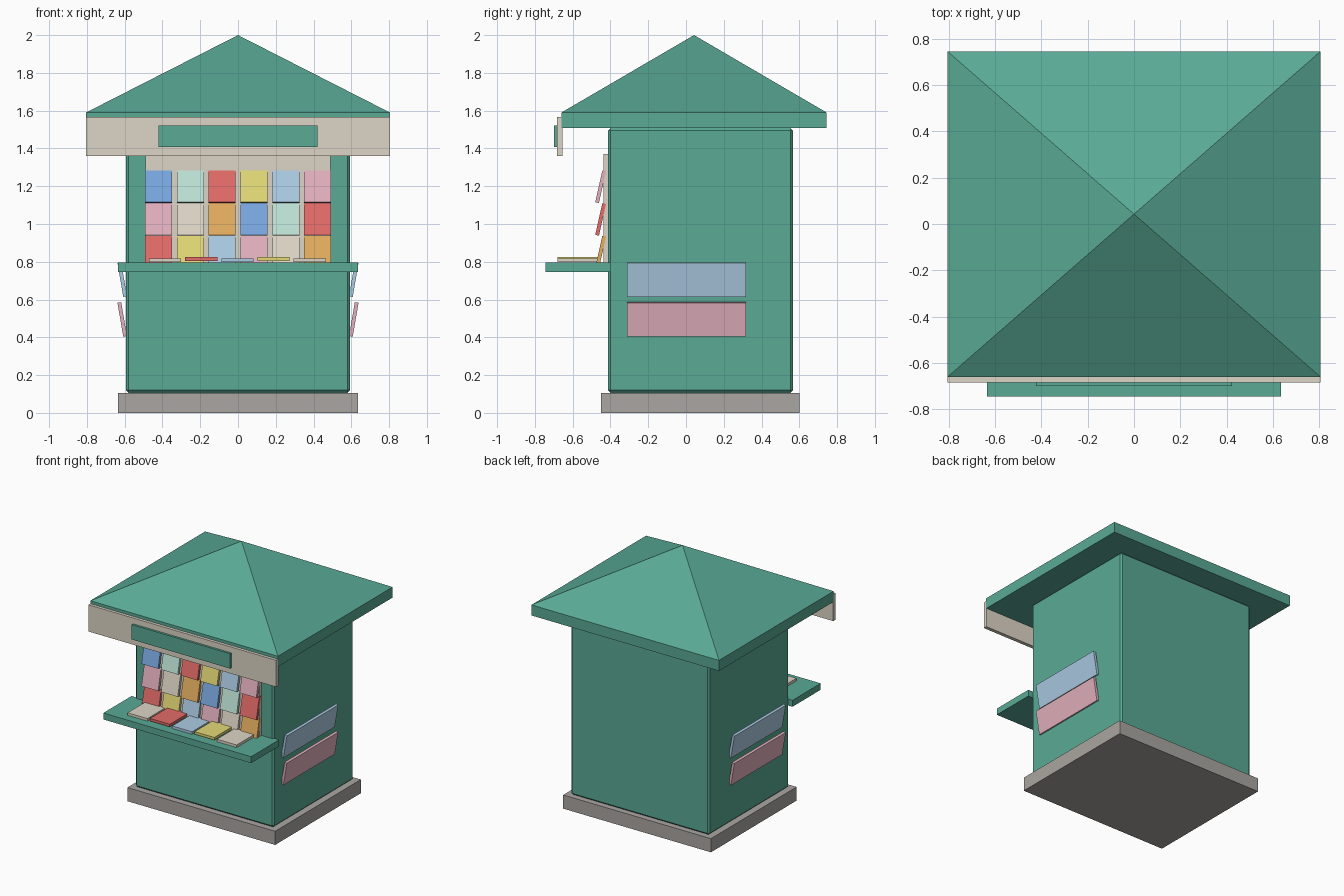
import bpy, bmesh
from mathutils import Matrix

old = bpy.data.objects.get("Cube")
if old:
    bpy.data.objects.remove(old, do_unlink=True)


def material(name, r, g, b):
    m = bpy.data.materials.new(name)
    m.use_nodes = True
    m.diffuse_color = (r, g, b, 1)
    m.node_tree.nodes["Principled BSDF"].inputs["Base Color"].default_value = (r, g, b, 1)
    return m


green = material("kiosk green", .10, .40, .30)
grey = material("plinth grey", .40, .38, .36)
cream = material("cream", .73, .67, .57)
blue = material("blue", .195, .39, .75)
mint = material("mint", .52, .78, .68)
red = material("red", .77, .15, .14)
yellow = material("yellow", .77, .69, .18)
pale_blue = material("pale blue", .41, .60, .77)
pink = material("pink", .77, .44, .52)
orange = material("orange", .77, .42, .115)


def box(name, center, size, mat, tilt=0, axis='X', apex=None):
    """Box about its centre, optionally tilted, or with its top raised to an apex."""
    bm = bmesh.new()
    bmesh.ops.create_cube(bm, size=1, matrix=Matrix.Diagonal((*size, 1)))
    if apex:
        top = max(bm.faces, key=lambda f: f.calc_center_median().z)
        tip = bmesh.ops.poke(bm, faces=[top])["verts"][0]
        tip.co.z += apex
    me = bpy.data.meshes.new(name)
    bm.to_mesh(me)
    bm.free()
    me.materials.append(mat)
    ob = bpy.data.objects.new(name, me)
    ob.location = center
    ob.rotation_euler["XYZ".index(axis)] = tilt
    bpy.context.collection.objects.link(ob)
    return ob


def span(name, x, y, z, mat, **kw):
    """Box given by its (low, high) limits on each axis."""
    lims = (x, y, z)
    return box(name, [(a + b) / 2 for a, b in lims], [b - a for a, b in lims], mat, **kw)


# Plinth and cabin
span("plinth", (-.634, .634), (-.45, .60), (0, .106), grey)
cabin = span("cabin", (-.594, .594), (-.413, .567), (.106, 1.508), green)
bevel = cabin.modifiers.new("soft edges", 'BEVEL')
bevel.width = .014
bevel.segments = 1

# Hipped roof with eaves, fascia board and blank sign plate
span("roof", (-.805, .805), (-.66, .745), (1.508, 1.59), green, apex=.41)
span("fascia", (-.805, .805), (-.683, -.655), (1.36, 1.567), cream)
span("sign_plate", (-.422, .422), (-.70, -.68), (1.407, 1.522), green)

# Counter shelf and display back board
span("counter", (-.634, .634), (-.745, -.40), (.747, .797), green)
span("display_board", (-.49, .49), (-.437, -.41), (.797, 1.37), cream)

# Three rows of magazines leaning outward at the bottom
covers = [blue, mint, red, yellow, pale_blue, pink, cream, orange]
for row in range(3):
    for col in range(6):
        box(f"magazine_{row + 1}_{col + 1}",
            (-.421 + .1685 * col, -.452, 1.197 - .173 * row),
            (.143, .02, .172), covers[(5 * row + col) % len(covers)], tilt=-.22)

# Papers lying on the counter
for i, mat in enumerate([cream, red, pale_blue, yellow, cream]):
    box(f"counter_paper_{i + 1}", (-.386 + .1915 * i, -.568, .808 + .007 * (i % 2)),
        (.17, .225, .02), mat)

# Tilted side racks, two on each side
for side, s in (("left", 1), ("right", -1)):
    for level, z, mat in (("upper", .706, pale_blue), ("lower", .495, pink)):
        box(f"{side}_{level}_rack", (s * .613, .003, z), (.02, .63, .182), mat,
            tilt=s * .17, axis='Y')
